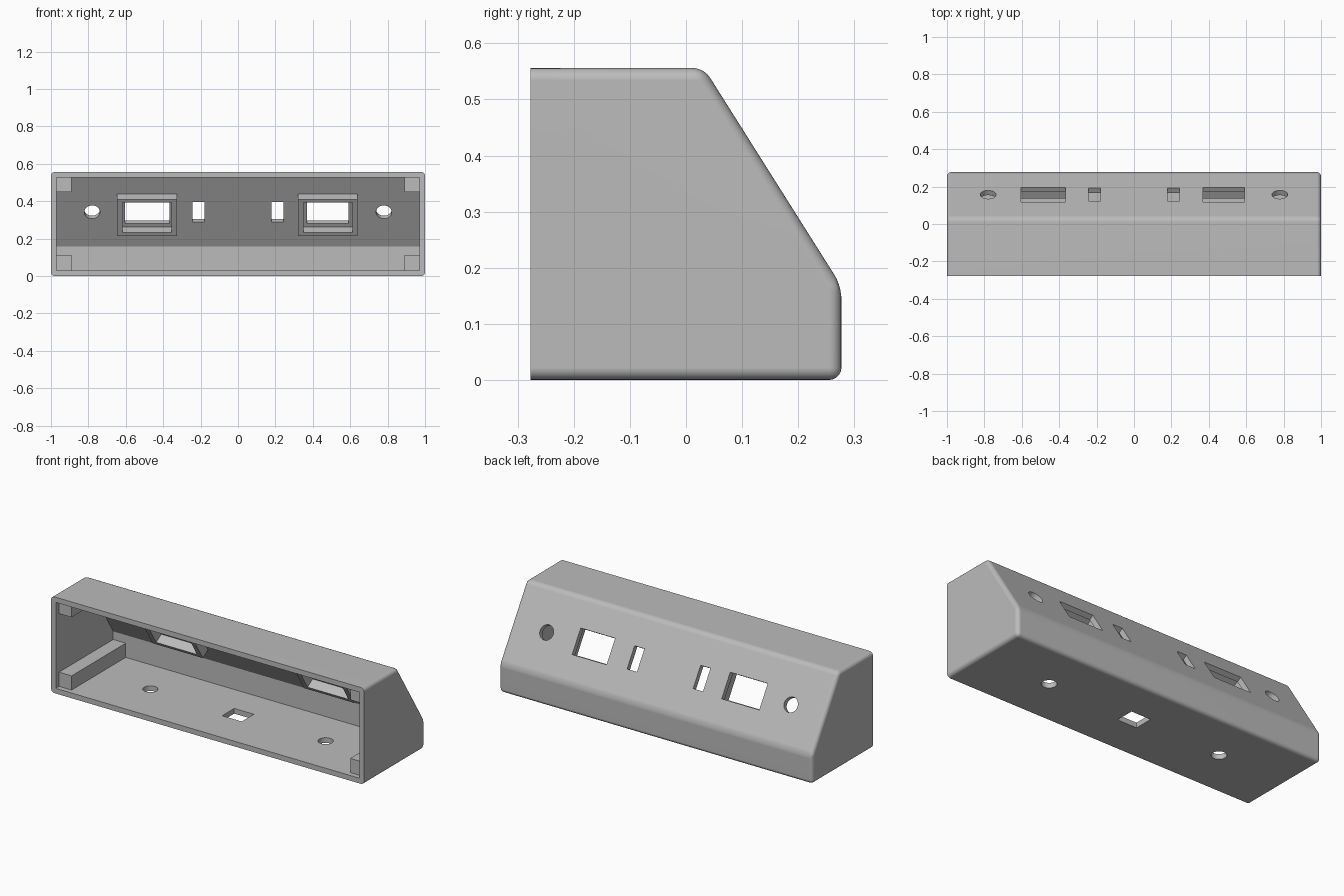
import bpy, bmesh, math
from mathutils import Matrix, Vector

old = bpy.data.objects.get("Cube")
if old:
    bpy.data.objects.remove(old, do_unlink=True)

# One plain grey plastic
grey = bpy.data.materials.new("grey_plastic")
grey.use_nodes = True
grey.diffuse_color = (0.5, 0.5, 0.5, 1)
grey.node_tree.nodes["Principled BSDF"].inputs["Base Color"].default_value = (0.5, 0.5, 0.5, 1)

HALF_Y, HEIGHT, WALL = 0.277, 0.556, 0.03
KNEE_Z, RIDGE_Y = 0.1675, 0.032

# Local frame of the sloped panel: x across, y up the slope, z outward
up = Vector((0, RIDGE_Y - HALF_Y, HEIGHT - KNEE_Z)).normalized()
out = Vector((0, up.z, -up.y))
PANEL = Matrix.Translation((0, 0.157, 0.3576)) @ Matrix((Vector((1, 0, 0)), up, out)).transposed().to_4x4()


def make(name, bm):
    mesh = bpy.data.meshes.new(name)
    bmesh.ops.recalc_face_normals(bm, faces=bm.faces)
    bm.to_mesh(mesh)
    bm.free()
    mesh.materials.append(grey)
    ob = bpy.data.objects.new(name, mesh)
    bpy.context.collection.objects.link(ob)
    return ob


def prism(name, profile, x0, x1, bevel=0):
    """Extrude a (y, z) profile along x, rounding all but the open front rim."""
    bm = bmesh.new()
    face = bm.faces.new([bm.verts.new((x0, y, z)) for y, z in profile])
    ext = bmesh.ops.extrude_face_region(bm, geom=[face])["geom"]
    bmesh.ops.translate(bm, vec=(x1 - x0, 0, 0),
                        verts=[g for g in ext if isinstance(g, bmesh.types.BMVert)])
    bmesh.ops.recalc_face_normals(bm, faces=bm.faces)
    if bevel:
        edges = [e for e in bm.edges if max(v.co.y for v in e.verts) > 0.001 - HALF_Y]
        bmesh.ops.bevel(bm, geom=edges, offset=bevel, segments=5, profile=0.5,
                        affect='EDGES', clamp_overlap=True)
    return make(name, bm)


def block(name, x, width, length, low, high, frame, y=0):
    bm = bmesh.new()
    bmesh.ops.create_cube(bm, size=1)
    local = Matrix.Translation((x, y, (low + high) / 2)) @ Matrix.Diagonal((width, length, high - low, 1))
    bmesh.ops.transform(bm, matrix=frame @ local, verts=bm.verts)
    return make(name, bm)


def drill(name, x, radius, low, high, frame):
    bm = bmesh.new()
    bmesh.ops.create_cone(bm, cap_ends=True, segments=40, radius1=radius, radius2=radius, depth=high - low)
    bmesh.ops.transform(bm, matrix=frame @ Matrix.Translation((x, 0, (low + high) / 2)), verts=bm.verts)
    return make(name, bm)


def cut(ob, cutter):
    mod = ob.modifiers.new("cut", 'BOOLEAN')
    mod.operation, mod.solver, mod.object = 'DIFFERENCE', 'EXACT', cutter
    bpy.context.view_layer.update()
    result = bpy.data.meshes.new_from_object(ob.evaluated_get(bpy.context.evaluated_depsgraph_get()))
    ob.modifiers.clear()
    ob.data = result
    bpy.data.objects.remove(cutter, do_unlink=True)


# Outer housing, hollowed through the front
shell = prism("housing_shell", [(-HALF_Y, 0), (HALF_Y, 0), (HALF_Y, KNEE_Z),
                                (RIDGE_Y, HEIGHT), (-HALF_Y, HEIGHT)], -1, 1, 0.022)
inner_back, inner_top = HALF_Y - WALL, HEIGHT - WALL


def inner_slope_y(z):
    """Inner face of the sloped panel at height z."""
    return RIDGE_Y + (HEIGHT - z) * -up.y / up.z - WALL / out.y


knee = HEIGHT - (inner_back - inner_slope_y(HEIGHT)) * up.z / -up.y
cut(shell, prism("cavity", [(-0.4, WALL), (inner_back, WALL), (inner_back, knee),
                            (inner_slope_y(inner_top), inner_top), (-0.4, inner_top)],
                 WALL - 1, 1 - WALL))

# Panel openings, floor screw holes and the square floor opening
FLOOR = Matrix.Identity(4)
for x, width in ((-0.485, 0.24), (0.48, 0.22)):
    cut(shell, block("switch_opening", x, width, 0.146, -0.06, 0.05, PANEL))
for side in (-1, 1):
    cut(shell, block("slot", side * 0.211, 0.063, 0.128, -0.06, 0.05, PANEL))
    cut(shell, drill("round_hole", side * 0.78, 0.042, -0.06, 0.05, PANEL))
    cut(shell, drill("screw_hole", side * 0.56, 0.04, -0.05, 0.06, FLOOR))
cut(shell, block("floor_opening", 0, 0.125, 0.11, -0.05, 0.06, FLOOR))

# Collars behind the two switch openings
for label, x in (("right", -0.487), ("left", 0.48)):
    collar = block(label + "_switch_collar", x, 0.32, 0.231, -0.085, -0.025, PANEL)
    cut(collar, block("collar_pocket", x, 0.262, 0.19, -0.2, 0.1, PANEL))

# Square corner rails that carry the front cover
sink, rail_front, rail_x, low_top, high_bottom = 0.01, 0.03 - HALF_Y, 0.89, 0.112, 0.45
low = [(rail_front, WALL - sink), (inner_back + sink, WALL - sink),
       (inner_back + sink, low_top), (rail_front, low_top)]
high = [(rail_front, high_bottom), (inner_slope_y(high_bottom) + sink, high_bottom),
        (inner_slope_y(inner_top) + sink, inner_top + sink), (rail_front, inner_top + sink)]
for label, side in (("right", -1), ("left", 1)):
    for level, profile in (("lower", low), ("upper", high)):
        prism(f"{level}_{label}_rail", profile, side * rail_x, side * (1 - WALL + sink))

# Soft rounded edges on the housing, crisp everywhere else
bpy.ops.object.select_all(action='DESELECT')
shell.select_set(True)
bpy.context.view_layer.objects.active = shell
bpy.ops.object.shade_smooth_by_angle(angle=math.radians(30))
weighted = shell.modifiers.new("weighted_normals", 'WEIGHTED_NORMAL')
weighted.keep_sharp = True
